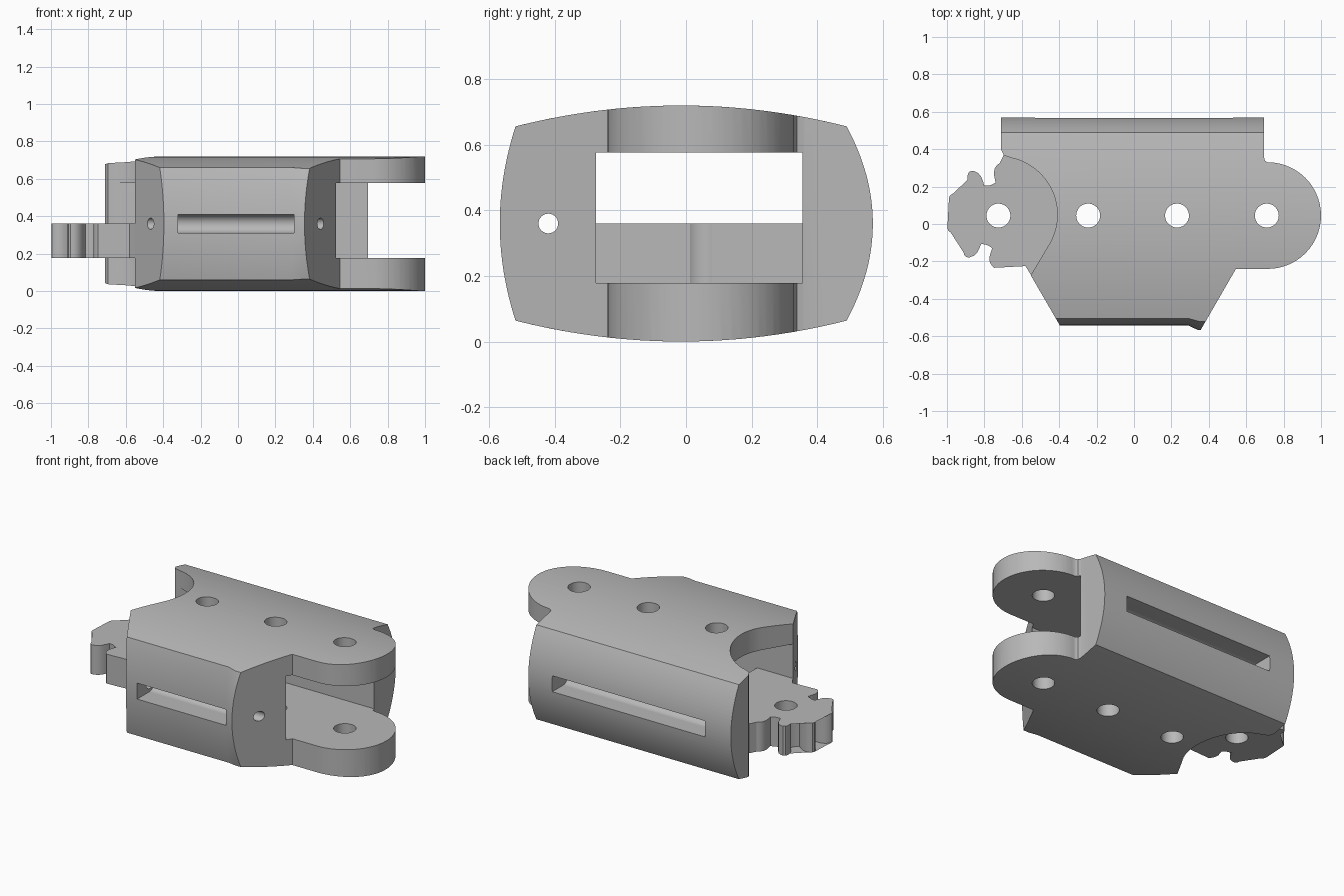
import bpy, bmesh
from math import sin, cos, radians, pi
from mathutils import Matrix, Vector

if "Cube" in bpy.data.objects:
    bpy.data.objects.remove(bpy.data.objects["Cube"])

grey = bpy.data.materials.new("plain grey")
grey.use_nodes = True
grey.diffuse_color = (0.48, 0.48, 0.48, 1)
grey.node_tree.nodes["Principled BSDF"].inputs["Base Color"].default_value = grey.diffuse_color


def finish(bm, name):
    bmesh.ops.recalc_face_normals(bm, faces=bm.faces)
    mesh = bpy.data.meshes.new(name)
    bm.to_mesh(mesh)
    bm.free()
    mesh.materials.append(grey)
    ob = bpy.data.objects.new(name, mesh)
    bpy.context.collection.objects.link(ob)
    return ob


def loft(name, rings):
    """Skin a list of equal rings and cap both ends."""
    bm = bmesh.new()
    loops = [[bm.verts.new(p) for p in ring] for ring in rings]
    n = len(loops[0])
    for a, b in zip(loops, loops[1:]):
        for i in range(n):
            j = (i + 1) % n
            bm.faces.new((a[i], a[j], b[j], b[i]))
    bm.faces.new(loops[0])
    bm.faces.new(loops[-1])
    bmesh.ops.triangulate(bm, faces=bm.faces)
    return finish(bm, name)


def prism(name, outline, z0, z1):
    return loft(name, [[(x, y, z) for x, y in outline] for z in (z0, z1)])


def box(name, lo, hi):
    return prism(name, [(lo[0], lo[1]), (hi[0], lo[1]), (hi[0], hi[1]), (lo[0], hi[1])], lo[2], hi[2])


def rod(name, centre, radius, length, axis):
    bm = bmesh.new()
    bmesh.ops.create_cone(bm, cap_ends=True, segments=40, radius1=radius, radius2=radius, depth=length)
    turn = Vector((0, 0, 1)).rotation_difference(Vector(axis)).to_matrix().to_4x4()
    bm.transform(Matrix.Translation(centre) @ turn)
    return finish(bm, name)


def combine(target, tool, operation):
    mod = target.modifiers.new("cut", 'BOOLEAN')
    mod.object, mod.operation, mod.solver = tool, operation, 'EXACT'
    bpy.context.view_layer.objects.active = target
    bpy.ops.object.modifier_apply(modifier=mod.name)
    bpy.data.objects.remove(tool)


def arc(cx, cy, r, a0, a1, n=28):
    return [(cx + r * cos(radians(a0 + (a1 - a0) * i / n)),
             cy + r * sin(radians(a0 + (a1 - a0) * i / n))) for i in range(n + 1)]


# Barrel-shaped cross-section, with a raised ridge along the front right edge
MID = 0.36


def section(x, corner, apex, n=24):
    half = lambda y: 0.36 - 0.065 * ((y + 0.015) / 0.51) ** 2
    back, bulge = 0.49, 0.08
    pts = []
    for i in range(n):                      # top, front to back
        y = corner + (back - corner) * i / n
        pts.append((x, y, MID + half(y)))
    for i in range(n):                      # back, downwards
        t = 1 - 2 * i / n
        pts.append((x, back + bulge * (1 - t * t), MID + half(back) * t))
    for i in range(n):                      # bottom, back to front
        y = back + (corner - back) * i / n
        pts.append((x, y, MID - half(y)))
    for i in range(n):                      # front, upwards
        t = 2 * i / n - 1
        pts.append((x, corner + (apex - corner) * (1 - t * t), MID + half(corner) * t))
    return pts


body = loft("knuckle_link", [section(-0.8, -0.505, -0.543), section(0.29, -0.505, -0.543),
                             section(0.345, -0.52, -0.568), section(1.1, -0.52, -0.568)])

# Plan outline with round hinge lug and clearance for the gear
outline = [(-0.363, -0.6), (0.337, -0.6), (0.545, -0.24)]
outline += arc(0.715, 0.045, 0.285, -90, 90)
outline += [(0.7, 0.338), (0.695, 0.36), (0.695, 0.62), (-0.71, 0.62), (-0.71, 0.395), (-0.695, 0.367)]
outline += arc(-0.72, 0.05, 0.31, 78, -30)
outline += [(-0.552, -0.274)]
combine(body, prism("plan", outline, -0.2, 1), 'INTERSECT')

# Tunnel along the link
combine(body, box("tunnel", (-1.2, -0.275, 0.178), (1.2, 0.355, 0.577)), 'DIFFERENCE')

# Gear plate: ten-tooth pitch, only the outer teeth are free
GX, GY = -0.725, 0.045
flank = [(0.175, 0.024), (0.2, 0.031), (0.225, 0.036), (0.25, 0.033), (0.27, 0.021), (0.28, 0.008)]


def on_tooth(angle, r, w):
    a = radians(angle)
    return (GX + r * cos(a) - w * sin(a), GY + r * sin(a) + w * cos(a))


gear = [(-0.3, 0.38), (-0.69, 0.38)]
for k in range(6):
    angle = 87 + 36 * k
    if k > 0:
        gear += [on_tooth(angle, r, -w) for r, w in flank]
    if k < 5:
        gear += [on_tooth(angle, r, w) for r, w in reversed(flank)]
        gear.append(on_tooth(angle + 18, 0.168, 0))
gear += [(-0.58, -0.225), (-0.543, -0.285), (-0.5, -0.3), (-0.3, -0.3)]
combine(body, prism("gear_plate", gear, 0.176, 0.36), 'UNION')

# Vertical pin holes
for x in (GX, -0.245, 0.23, 0.71):
    combine(body, rod("pin_hole", (x, GY, MID), 0.064, 2, (0, 0, 1)), 'DIFFERENCE')

# Round-bottomed slots in front and back, with a cord hole running through each
for y, outer, x0, x1 in ((-0.42, -0.7, -0.32, 0.3), (0.46, 0.7, -0.53, 0.53)):
    combine(body, box("slot", (x0, min(y, outer), MID - 0.05), (x1, max(y, outer), MID + 0.05)), 'DIFFERENCE')
    combine(body, rod("slot_floor", ((x0 + x1) / 2, y, MID), 0.05, x1 - x0, (1, 0, 0)), 'DIFFERENCE')
    combine(body, rod("cord_hole", (0, y, MID), 0.03, 3, (1, 0, 0)), 'DIFFERENCE')

bpy.ops.object.select_all(action='DESELECT')
body.select_set(True)
bpy.context.view_layer.objects.active = body
bpy.ops.object.shade_smooth_by_angle(angle=radians(25))
